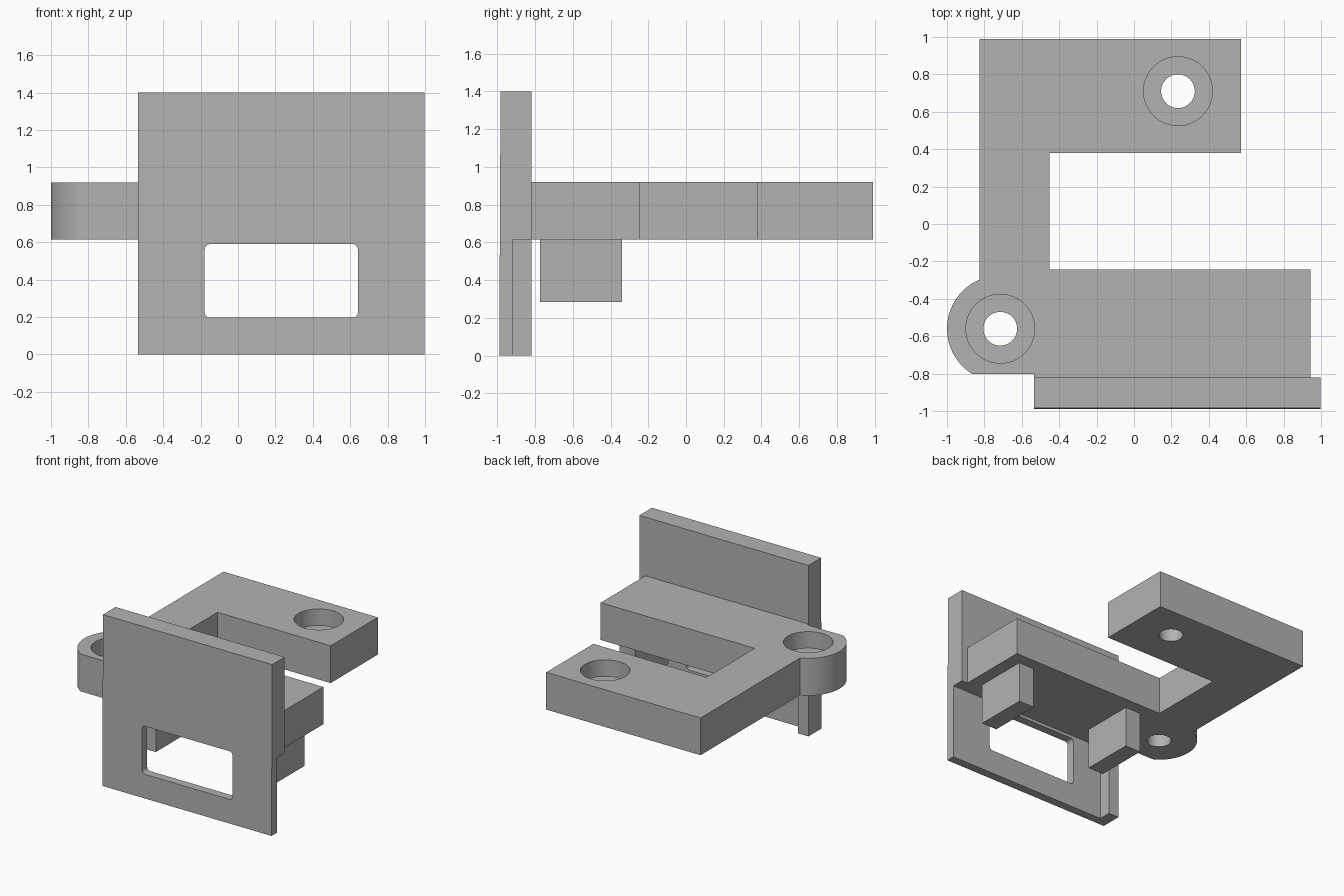
import bpy, bmesh, math
from mathutils import Vector

cube = bpy.data.objects.get("Cube")
if cube:
    bpy.data.objects.remove(cube, do_unlink=True)

grey = bpy.data.materials.new("plain grey")
grey.use_nodes = True
grey.diffuse_color = (0.45, 0.45, 0.45, 1)
grey.node_tree.nodes["Principled BSDF"].inputs["Base Color"].default_value = grey.diffuse_color


def prism(name, profile, axis, start, end):
    """Extrude a closed 2D profile along x, y or z."""
    place = {"x": lambda a, b, t: (t, a, b),
             "y": lambda a, b, t: (a, t, b),
             "z": lambda a, b, t: (a, b, t)}[axis]
    bm = bmesh.new()
    face = bm.faces.new([bm.verts.new(place(a, b, start)) for a, b in profile])
    new = bmesh.ops.extrude_face_region(bm, geom=[face])["geom"]
    verts = [v for v in new if isinstance(v, bmesh.types.BMVert)]
    bmesh.ops.translate(bm, verts=verts, vec=Vector(place(0, 0, end - start)))
    bmesh.ops.recalc_face_normals(bm, faces=bm.faces)
    mesh = bpy.data.meshes.new(name)
    bm.to_mesh(mesh)
    bm.free()
    mesh.materials.append(grey)
    ob = bpy.data.objects.new(name, mesh)
    bpy.context.collection.objects.link(ob)
    return ob


def arc(cx, cy, r, a0, a1, n):
    return [(cx + r * math.cos(a0 + (a1 - a0) * i / n),
             cy + r * math.sin(a0 + (a1 - a0) * i / n)) for i in range(n + 1)]


def rect(x0, x1, y0, y1):
    return [(x0, y0), (x1, y0), (x1, y1), (x0, y1)]


def cut(ob, cutters):
    """Subtract the cutters, bake the result and remove the helpers."""
    for c in cutters:
        c.hide_render = True
        m = ob.modifiers.new("cut", "BOOLEAN")
        m.operation, m.solver, m.object = "DIFFERENCE", "EXACT", c
    bpy.context.view_layer.update()
    deps = bpy.context.evaluated_depsgraph_get()
    baked = bpy.data.meshes.new_from_object(ob.evaluated_get(deps))
    ob.modifiers.clear()
    ob.data = baked
    for c in cutters:
        bpy.data.objects.remove(c, do_unlink=True)


def smooth(ob):
    bpy.ops.object.select_all(action="DESELECT")
    ob.select_set(True)
    bpy.context.view_layer.objects.active = ob
    bpy.ops.object.shade_smooth_by_angle(angle=math.radians(30))


LOW, HIGH = 0.615, 0.92          # bracket underside and top
LEFT, RIGHT = -0.535, 0.997      # plate ends
BACK = -0.82                     # rear of the plate
LUG = (-0.715, -0.56)
SCREWS = [LUG, (0.235, 0.71)]

# C-shaped bracket with a round lug at one corner
r = 0.285
a_top = math.pi - math.acos((0.825 + LUG[0]) / r)
a_low = math.pi + math.asin((0.803 + LUG[1]) / r)
outline = [(LEFT, -0.803), (LEFT, BACK), (0.943, BACK), (0.943, -0.243),
           (-0.453, -0.243), (-0.453, 0.38), (0.573, 0.38), (0.573, 0.99),
           (-0.825, 0.99)] + arc(*LUG, r, a_top, a_low, 28)
bracket = prism("bracket", outline, "z", LOW, HIGH)

# Counterbored screw holes
for x, y in SCREWS:
    for radius, bottom in ((0.09, LOW - 0.1), (0.184, HIGH - 0.135)):
        cut(bracket, [prism("hole_cutter", arc(x, y, radius, 0, math.tau, 48)[:-1],
                            "z", bottom, HIGH + 0.1)])
smooth(bracket)

# Front plate, thinner below the bracket
side = [(-0.99, 0), (-0.92, 0), (-0.92, LOW), (BACK, LOW), (BACK, 1.4), (-0.983, 1.4)]
plate = prism("front_plate", side, "x", LEFT, RIGHT)

# Rounded window through the plate
x0, x1, z0, z1, c = -0.178, 0.641, 0.197, 0.59, 0.028
window = []
for i, (cx, cz) in enumerate(rect(x0 + c, x1 - c, z0 + c, z1 - c)):
    start = math.pi + i * math.pi / 2
    window += arc(cx, cz, c, start, start + math.pi / 2, 6)
cut(plate, [prism("window_cutter", window, "y", -1.2, -0.87)])
smooth(plate)

# Rib behind one end of the plate
prism("plate_rib", rect(LEFT, LEFT + 0.093, -0.92, BACK), "z", 0, LOW)

# Support blocks under the bracket
for name, x in (("left_block", 0.70), ("right_block", -0.343)):
    prism(name, rect(x, x + 0.14, -0.773, -0.338), "z", 0.283, LOW)
